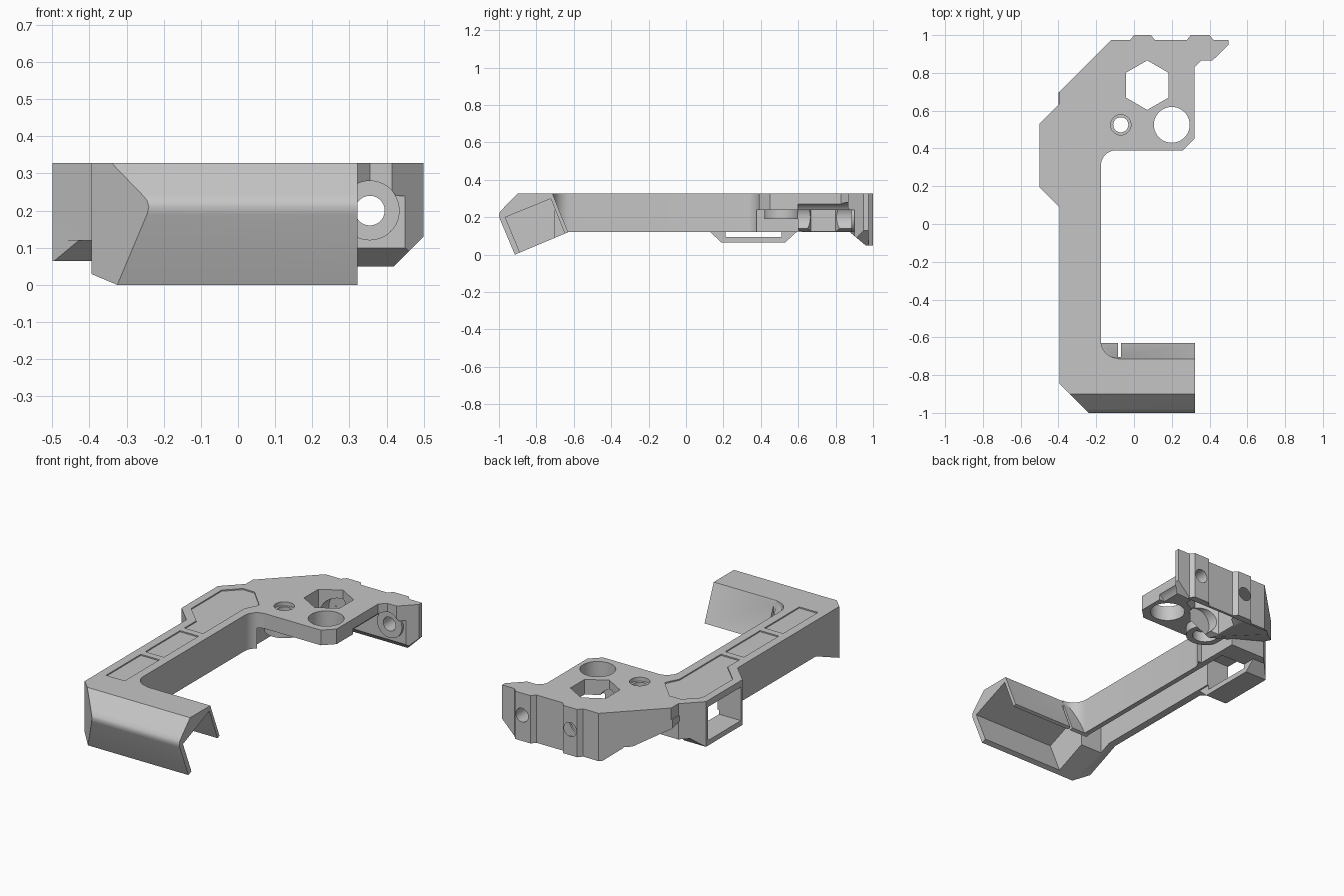
import bpy, bmesh
from math import cos, sin, radians
from mathutils import Vector

cube = bpy.data.objects.get("Cube")
if cube:
    bpy.data.objects.remove(cube, do_unlink=True)

grey = bpy.data.materials.new("plain grey")
grey.use_nodes = True
grey.diffuse_color = (0.56, 0.56, 0.56, 1)
grey.node_tree.nodes["Principled BSDF"].inputs["Base Color"].default_value = (0.56, 0.56, 0.56, 1)


def prism(name, pts, axis, lo, hi, cuts=()):
    """Extrude a profile along an axis, then trim it with (point, outward normal) planes."""
    def place(p, d):
        a, b = p
        return {"x": (d, a, b), "y": (a, d, b), "z": (a, b, d)}[axis]
    bm = bmesh.new()
    face = bm.faces.new([bm.verts.new(place(p, lo)) for p in pts])
    new = bmesh.ops.extrude_face_region(bm, geom=[face])["geom"]
    move = Vector(place((0, 0), hi - lo))
    bmesh.ops.translate(bm, verts=[v for v in new if isinstance(v, bmesh.types.BMVert)], vec=move)
    for point, normal in cuts:
        bmesh.ops.bisect_plane(bm, geom=bm.verts[:] + bm.edges[:] + bm.faces[:],
                               plane_co=point, plane_no=normal, clear_outer=True)
        bmesh.ops.holes_fill(bm, edges=bm.edges[:])
    bmesh.ops.recalc_face_normals(bm, faces=bm.faces[:])
    mesh = bpy.data.meshes.new(name)
    bm.to_mesh(mesh)
    bm.free()
    ob = bpy.data.objects.new(name, mesh)
    bpy.context.scene.collection.objects.link(ob)
    return ob


def arc(cx, cy, r, start, end, n):
    return [(cx + r * cos(radians(start + (end - start) * i / n)),
             cy + r * sin(radians(start + (end - start) * i / n))) for i in range(n + 1)]


def circle(cx, cy, r, n=40, start=0):
    return arc(cx, cy, r, start, start + 360, n)[:-1]


def rect(a0, b0, a1, b1):
    return [(a0, b0), (a1, b0), (a1, b1), (a0, b1)]


def combine(target, other, operation):
    mod = target.modifiers.new("shape", "BOOLEAN")
    mod.operation, mod.solver, mod.object = operation, "EXACT", other
    bpy.context.view_layer.objects.active = target
    bpy.ops.object.modifier_apply(modifier=mod.name)
    bpy.data.objects.remove(other, do_unlink=True)


def join(target, *args, **kw):
    combine(target, prism("part", *args, **kw), "UNION")


def cut(target, *args, **kw):
    combine(target, prism("cutter", *args, **kw), "DIFFERENCE")


# Arm and head outline, with rounded inner corners
ridges = [(0.5, 0.95), (0.5, 0.975), (0.42, 0.975), (0.4, 1), (0.3, 1), (0.28, 0.975),
          (0.11, 0.975), (0.09, 1), (0, 1), (-0.02, 0.975), (-0.12, 0.975)]
outline = [(-0.395, -0.8), (-0.085, -0.8)]
outline += arc(-0.085, -0.62, 0.09, 270, 180, 10)
outline += arc(-0.095, 0.31, 0.08, 180, 90, 10)
outline += [(0.26, 0.39), (0.32, 0.45), (0.32, 0.83), (0.355, 0.865), (0.415, 0.865)] + ridges
outline += [(-0.395, 0.7), (-0.395, 0.635), (-0.5, 0.53), (-0.5, 0.195), (-0.395, 0.09)]
frame = prism("grip_frame", outline, "z", 0.12, 0.328)

# Thin out the head so only its plate stays
cut(frame, rect(-0.17, 0.376, 0.7, 1.1), "z", 0.0, 0.24)
cut(frame, rect(-0.6, 0.635, 0.1, 1.1), "z", 0.0, 0.24)

# Angled foot with a corner chamfer
foot = [(-0.9, 0.328), (-0.98, 0.245), (-0.995, 0.228), (-1, 0.21), (-0.995, 0.19),
        (-0.915, 0), (-0.63, 0.12), (-0.715, 0.328)]
join(frame, foot, "x", -0.395, 0.322, cuts=[((-0.24, -1, 0), (-1, -1, 0))])

# Strap loop under the left bulge
loop = [(0.13, 0.12), (0.19, 0.065), (0.53, 0.065), (0.59, 0.12), (0.59, 0.2), (0.13, 0.2)]
join(frame, loop, "x", -0.5, -0.36,
     cuts=[((-0.5, 0.195, 0), (-0.95, -1.05, 0)), ((-0.5, 0.53, 0), (-1, 1, 0))])

# Rear mounting wall, sloped underneath and chamfered at its outer corner
wall = [(-0.215, 0.88), (0.2, 0.9), (0.45, 0.9)] + ridges
join(frame, wall, "z", 0.05, 0.3,
     cuts=[((0, 0.9, 0.1), (0, -0.05, -0.06)), ((0.5, 0, 0.13), (1, 0, -1))])

# Tapered strut from the bulge to the wall
strut = [(-0.4, 0.26), (0.1, 0.26), (0.1, 0.19), (-0.05, 0.12), (-0.4, 0.12)]
join(frame, strut, "y", 0.6, 0.92,
     cuts=[((-0.12, 0.975, 0), (-1, 1, 0)), ((-0.455, 0.64, 0.24), (-0.29, -0.29, -1))])

# Collars of the screw hole in the wall and the small hole in the plate
join(frame, circle(-0.07, 0.525, 0.105), "z", 0.19, 0.26)
for x in (0.045, 0.355):
    cut(frame, circle(x, 0.2, 0.08), "y", 0.6, 0.885)
    join(frame, circle(x, 0.2, 0.08), "y", 0.885, 0.93)

# Hollow arm and foot
cut(frame, rect(-0.35, -0.7, -0.205, 0.505), "z", -0.1, 0.29)
cavity = [(-0.966, 0.2), (-0.723, 0.299), (-0.61, 0.02), (-0.85, -0.08)]
cut(frame, cavity, "x", -0.21, 0.4)
cut(frame, rect(-0.085, -0.705, -0.07, -0.55), "z", 0.0, 0.4)

# Strap window
cut(frame, rect(0.21, 0.095, 0.51, 0.29), "x", -0.6, -0.205)

# Holes through the head
cut(frame, circle(0.07, 0.735, 0.131, 6, 90), "z", 0.0, 0.5)
cut(frame, circle(0.2, 0.525, 0.095), "z", 0.0, 0.5)
cut(frame, circle(-0.07, 0.525, 0.04, 28), "z", 0.0, 0.5)
cut(frame, circle(-0.07, 0.525, 0.054, 28), "z", 0.305, 0.5)
cut(frame, circle(-0.07, 0.525, 0.07, 28), "z", 0.0, 0.25)

# Screw holes through the rear ridges
for x in (0.045, 0.355):
    cut(frame, circle(x, 0.2, 0.04, 28), "y", 0.86, 1.1)

# Shallow recesses along the top
for y in (-0.72, -0.36):
    cut(frame, rect(-0.345, y, -0.225, y + 0.32), "z", 0.321, 0.4)
panel = [(-0.225, 0), (-0.225, 0.38), (-0.185, 0.46), (-0.3, 0.58), (-0.375, 0.58),
         (-0.455, 0.5), (-0.455, 0.22), (-0.345, 0.11), (-0.345, 0)]
cut(frame, panel, "z", 0.321, 0.4)

# Finish
frame.data.materials.clear()
frame.data.materials.append(grey)
for poly in frame.data.polygons:
    poly.material_index = 0
bpy.ops.object.select_all(action="DESELECT")
frame.select_set(True)
bpy.context.view_layer.objects.active = frame
bpy.ops.object.shade_smooth_by_angle(angle=radians(30))
